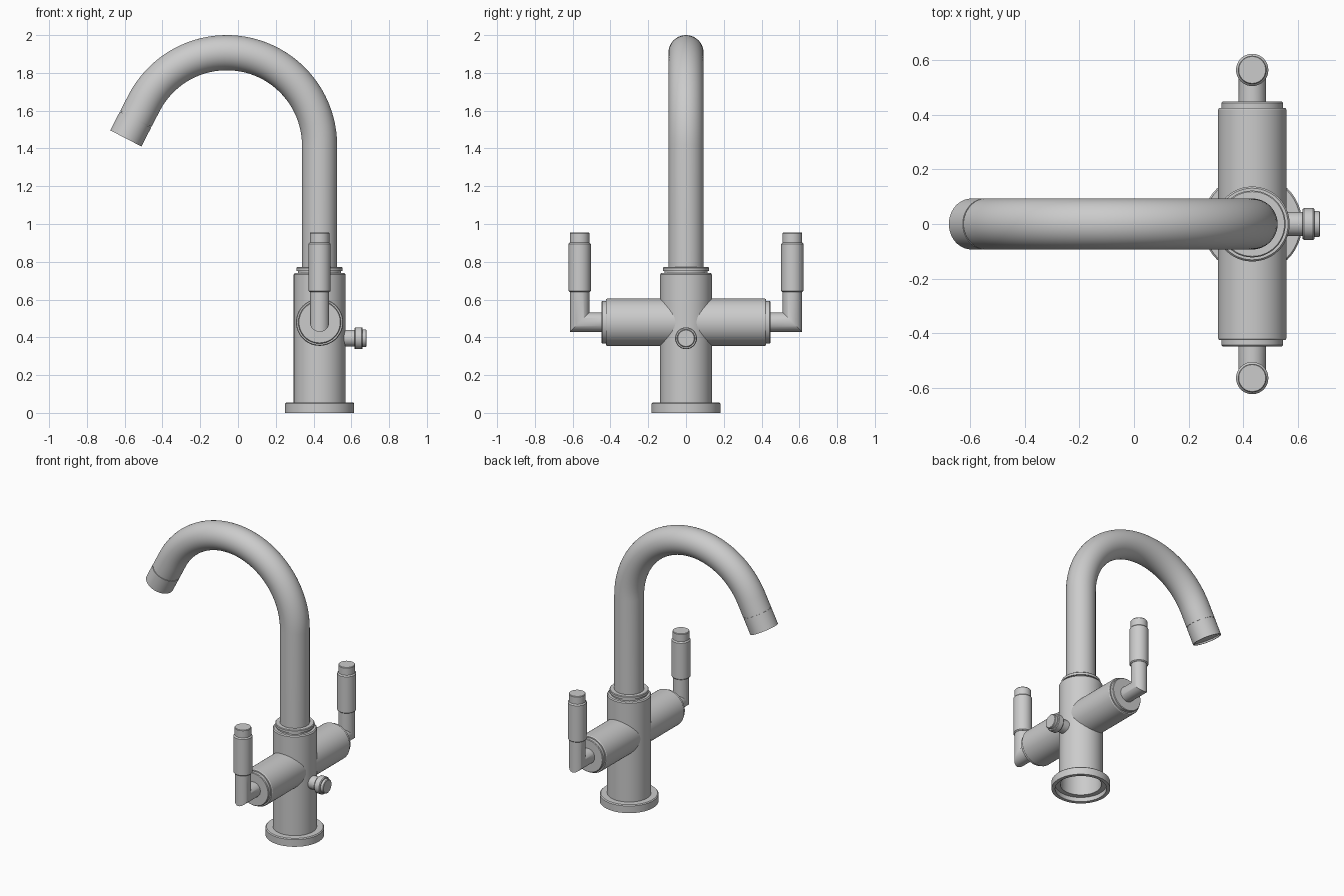
import bpy
import bmesh
from math import cos, sin, pi, radians
from mathutils import Vector

cube = bpy.data.objects.get("Cube")
if cube:
    bpy.data.objects.remove(cube, do_unlink=True)

SIDES = 48
AXIS_X = 0.432   # column axis
ARM_Z = 0.48     # height of the valve arms

# One brushed grey metal
metal = bpy.data.materials.new("grey_metal")
metal.use_nodes = True
metal.diffuse_color = (0.6, 0.6, 0.6, 1)
metal.node_tree.nodes["Principled BSDF"].inputs["Base Color"].default_value = (0.6, 0.6, 0.6, 1)


def finish(name, bm):
    bmesh.ops.recalc_face_normals(bm, faces=bm.faces)
    mesh = bpy.data.meshes.new(name)
    bm.to_mesh(mesh)
    bm.free()
    mesh.materials.append(metal)
    mesh.polygons.foreach_set("use_smooth", [True] * len(mesh.polygons))
    mesh.set_sharp_from_angle(angle=radians(30))
    obj = bpy.data.objects.new(name, mesh)
    bpy.context.collection.objects.link(obj)
    return obj


def bridge(bm, rings):
    for a, b in zip(rings, rings[1:]):
        for i in range(SIDES):
            j = (i + 1) % SIDES
            bm.faces.new((a[i], a[j], b[j], b[i]))
    bm.faces.new(rings[0])
    bm.faces.new(rings[-1])


def lathe(name, origin, axis, profile):
    """Turn (radius, distance) pairs around an axis; both ends are capped."""
    bm = bmesh.new()
    turn = Vector((0, 0, 1)).rotation_difference(Vector(axis).normalized())
    rings = []
    for r, h in profile:
        ring = []
        for i in range(SIDES):
            a = 2 * pi * i / SIDES
            ring.append(bm.verts.new(Vector(origin) + turn @ Vector((r * cos(a), r * sin(a), h))))
        rings.append(ring)
    bridge(bm, rings)
    return finish(name, bm)


def tube(name, points, radius, normal):
    """Sweep a circle along a planar path with mitred corners."""
    bm = bmesh.new()
    points = [Vector(p) for p in points]
    normal = Vector(normal)
    rings = []
    for k, p in enumerate(points):
        before = (p - points[k - 1]).normalized() if k else None
        after = (points[k + 1] - p).normalized() if k < len(points) - 1 else None
        before, after = before or after, after or before
        tangent = (before + after).normalized()
        side = normal.cross(tangent) / tangent.dot(after)
        ring = []
        for i in range(SIDES):
            a = 2 * pi * i / SIDES
            ring.append(bm.verts.new(p + radius * (cos(a) * normal + sin(a) * side)))
        rings.append(ring)
    bridge(bm, rings)
    return finish(name, bm)


# Column, hollow underneath, with stepped collar on top
lathe("column", (AXIS_X, 0, 0), (0, 0, 1), [
    (0.128, 0.34), (0.128, 0.03), (0.137, 0.03), (0.137, 0.733), (0.131, 0.74),
    (0.114, 0.74), (0.114, 0.752), (0.122, 0.752), (0.122, 0.768), (0.118, 0.772)])

# Base flange as an open ring
flange = [(0.13, 0.03), (0.16, 0.03), (0.16, 0), (0.183, 0), (0.183, 0.049), (0.177, 0.055), (0.13, 0.055)]
base = lathe("base_flange", (AXIS_X, 0, 0), (0, 0, 1), flange)
bm = bmesh.new()
bm.from_mesh(base.data)
bmesh.ops.delete(bm, geom=[f for f in bm.faces if len(f.verts) > 4], context="FACES")
bm.to_mesh(base.data)
bm.free()

# Gooseneck spout: riser, arc, short straight end
PIPE_R = 0.093
BEND = 0.492
centre = Vector((AXIS_X - BEND, 0, 1.415))
sweep = radians(152.7)
path = [(AXIS_X, 0, 0.75)]
steps = 40
for i in range(steps + 1):
    a = sweep * i / steps
    path.append(centre + BEND * Vector((cos(a), 0, sin(a))))
down = Vector((-sin(sweep), 0, cos(sweep)))
joint = path[-1] + down * 0.094
path.append(joint)
tube("spout", path, PIPE_R, (0, 1, 0))

# Aerator with a fine groove and a recessed mouth
lathe("aerator", joint, down, [
    (0.089, -0.01), (0.089, 0.006), (PIPE_R, 0.006), (PIPE_R, 0.117),
    (0.085, 0.117), (0.085, 0.107)])

# Valve arms and lever handles, front and back
for side, label in ((-1, "front"), (1, "back")):
    lathe(label + "_valve_arm", (AXIS_X, 0, ARM_Z), (0, side, 0), [
        (0.125, 0.02), (0.125, 0.418), (0.121, 0.424), (0.113, 0.424),
        (0.113, 0.443), (0.109, 0.447)])
    reach = side * 0.563
    tube(label + "_handle_stem", [
        (AXIS_X, side * 0.43, ARM_Z), (AXIS_X, reach, ARM_Z), (AXIS_X, reach, 0.66)],
        0.051, (1, 0, 0))
    lathe(label + "_handle_grip", (AXIS_X, reach, 0), (0, 0, 1), [
        (0.052, 0.64), (0.059, 0.646), (0.059, 0.894), (0.052, 0.902),
        (0.052, 0.951), (0.049, 0.955)])

# Small side knob
lathe("side_knob", (0, 0, 0.395), (1, 0, 0), [
    (0.044, 0.5), (0.044, 0.616), (0.054, 0.616), (0.058, 0.621), (0.058, 0.655),
    (0.054, 0.66), (0.047, 0.66), (0.047, 0.677), (0.043, 0.68)])
